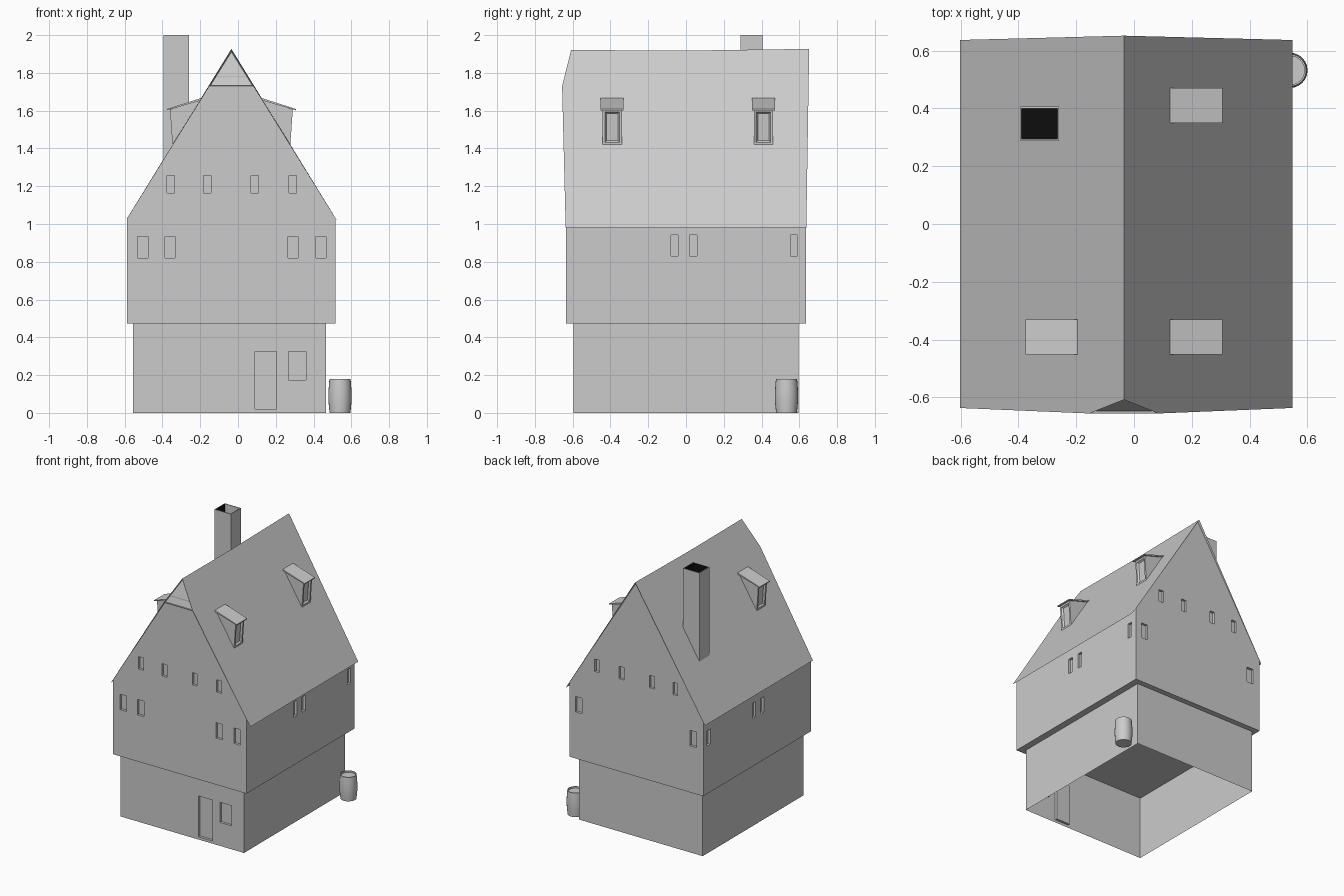
import bpy, bmesh, math
from mathutils import Vector

cube = bpy.data.objects.get("Cube")
if cube:
    bpy.data.objects.remove(cube, do_unlink=True)


def material(name, rgb):
    m = bpy.data.materials.new(name)
    m.use_nodes = True
    m.diffuse_color = (*rgb, 1)
    m.node_tree.nodes["Principled BSDF"].inputs["Base Color"].default_value = (*rgb, 1)
    return m


GREY = material("plain grey", (0.6, 0.6, 0.6))
BLACK = material("soot black", (0.004, 0.004, 0.004))


def finish(name, bm, mats=(GREY,), fix_normals=True):
    if fix_normals:
        bmesh.ops.recalc_face_normals(bm, faces=bm.faces[:])
    me = bpy.data.meshes.new(name)
    bm.to_mesh(me)
    bm.free()
    for m in mats:
        me.materials.append(m)
    ob = bpy.data.objects.new(name, me)
    bpy.context.collection.objects.link(ob)
    return ob


def prism(bm, profile, y0, y1):
    """Extrude an xz profile from y0 to y1; returns the new faces."""
    a = [bm.verts.new((x, y0, z)) for x, z in profile]
    b = [bm.verts.new((x, y1, z)) for x, z in profile]
    n = len(a)
    faces = [bm.faces.new(a), bm.faces.new(b[::-1])]
    faces += [bm.faces.new((a[i], b[i], b[(i + 1) % n], a[(i + 1) % n])) for i in range(n)]
    return faces


def box(bm, x0, x1, y0, y1, z0, z1):
    return prism(bm, [(x0, z0), (x1, z0), (x1, z1), (x0, z1)], y0, y1)


def cut(ob, boxes):
    """Sink shallow recesses into a solid."""
    bm = bmesh.new()
    for b in boxes:
        box(bm, *b)
    cutter = finish("recess_cutter", bm)
    mod = ob.modifiers.new("recesses", 'BOOLEAN')
    mod.operation, mod.solver, mod.object = 'DIFFERENCE', 'EXACT', cutter
    bpy.context.view_layer.objects.active = ob
    bpy.ops.object.modifier_apply(modifier=mod.name)
    bpy.data.objects.remove(cutter, do_unlink=True)


def edit(ob, fn):
    bm = bmesh.new()
    bm.from_mesh(ob.data)
    fn(bm)
    bm.to_mesh(ob.data)
    bm.free()


D = 0.018                                   # recess depth
RX, RZ, SLOPE = -0.035, 1.92, 1.612         # ridge position and roof pitch
XL, XR, YW = -0.588, 0.516, 0.636           # upper wall extents

# Ground floor: hollow box with a sunken door and window
bm = bmesh.new()
box(bm, -0.555, 0.466, -0.595, 0.595, 0, 0.472)
ground = finish("ground_floor", bm)
cut(ground, [(0.09, 0.204, -0.7, -0.595 + D, 0.02, 0.325),
             (0.268, 0.361, -0.7, -0.595 + D, 0.175, 0.325)])


def open_ends(bm):
    gone = [f for f in bm.faces if abs(f.normal.z) > 0.9
            and (f.calc_center_median().z < 0.001 or f.calc_center_median().z > 0.47)]
    bmesh.ops.delete(bm, geom=gone, context='FACES')


edit(ground, open_ends)

# Upper floor and gables
bm = bmesh.new()
prism(bm, [(XL, 0.472), (XR, 0.472), (XR, RZ - SLOPE * (XR - RX)), (RX, RZ),
           (XL, RZ - SLOPE * (RX - XL))], -YW, YW)
upper = finish("upper_walls", bm)
recesses = []
for s in (-1, 1):
    ya, yb = sorted((s * (YW - D), s * (YW + 0.1)))
    for x in (-0.357, -0.163, 0.088, 0.289):                 # gable windows
        recesses.append((x - 0.02, x + 0.02, ya, yb, 1.165, 1.257))
    for x in (-0.504, -0.36, 0.291, 0.44):                   # floor windows
        if s < 0 or abs(x) > 0.4:
            recesses.append((x - 0.027, x + 0.027, ya, yb, 0.82, 0.935))
    wall = XR if s > 0 else XL
    xa, xb = sorted((wall - s * D, wall + s * 0.1))
    for y in (-0.061, 0.038, 0.572):                         # side windows
        recesses.append((xa, xb, y - 0.019, y + 0.019, 0.83, 0.943))
cut(upper, recesses)


def trim_top(bm):
    # Remove the top covered by the roof and slope the front peak under the hip
    gone = [f for f in bm.faces if f.normal.z > 0.3 and f.calc_center_median().z > 1.3]
    bmesh.ops.delete(bm, geom=gone, context='FACES')
    bmesh.ops.bisect_plane(bm, geom=bm.verts[:] + bm.edges[:] + bm.faces[:],
                           plane_co=(0, -0.651, 1.73), plane_no=(0, -0.19, 0.05),
                           clear_outer=True)


edit(upper, trim_top)

# Roof: two thin slopes with a slightly uneven ridge
bm = bmesh.new()
ridge = [bm.verts.new((RX, y, z)) for y, z in ((-0.608, 1.921), (0, 1.918), (0.652, 1.927))]
hips = []
for s, half in ((1, 0.583), (-1, 0.568)):
    ez = RZ - SLOPE * half
    eave = [bm.verts.new((RX + s * half, y, ez)) for y in (-0.637, 0, 0.637)]
    hip = bm.verts.new((RX + s * 0.119, -0.656, 1.73))
    hips.append(hip)
    loops = [[eave[0], eave[1], ridge[1], ridge[0], hip], [eave[1], eave[2], ridge[2], ridge[1]]]
    for l in loops:
        bm.faces.new(l if s > 0 else l[::-1])
finish("main_roof", bm, fix_normals=False)

# Small hip over the front peak, with a raised rim
bm = bmesh.new()
tri = bm.faces.new([bm.verts.new(p) for p in ((RX - 0.119, -0.656, 1.73),
                                              (RX + 0.119, -0.656, 1.73), (RX, -0.608, 1.921))])
bm.normal_update()
bmesh.ops.inset_region(bm, faces=[tri], thickness=0.009, depth=-0.008, use_boundary=True)
finish("front_hip", bm, fix_normals=False)


# Dormers: wedge body with a sunken window, and a sloping lid
def dormer(name, s, y):
    bm = bmesh.new()
    prism(bm, [(RX + s * u, z) for u, z in ((0.325, 1.606), (0.312, 1.42), (0.165, 1.655))],
          y - 0.051, y + 0.051)
    bmesh.ops.recalc_face_normals(bm, faces=bm.faces[:])
    front = max(bm.faces, key=lambda f: f.normal.x * s)
    bmesh.ops.inset_region(bm, faces=[front], thickness=0.018)
    bmesh.ops.inset_region(bm, faces=[front], thickness=0.012, depth=-0.012)
    finish(name + "_body", bm, fix_normals=False)
    bm = bmesh.new()
    prism(bm, [(RX + s * u, z) for u, z in ((0.16, 1.667), (0.341, 1.609),
                                            (0.341, 1.602), (0.16, 1.655))], y - 0.061, y + 0.061)
    finish(name + "_lid", bm)


dormer("left_front_dormer", 1, -0.391)
dormer("left_back_dormer", 1, 0.41)
dormer("right_front_dormer", -1, -0.391)

# Chimney with a sooty flue
bm = bmesh.new()
box(bm, -0.395, -0.26, 0.288, 0.406, 1.3, 2.0)
bmesh.ops.recalc_face_normals(bm, faces=bm.faces[:])
top = max(bm.faces, key=lambda f: f.normal.z)
bmesh.ops.inset_region(bm, faces=[top], thickness=0.008)
flue = bmesh.ops.extrude_face_region(bm, geom=[top])
bmesh.ops.translate(bm, vec=(0, 0, -0.15),
                    verts=[g for g in flue["geom"] if isinstance(g, bmesh.types.BMVert)])
if top.is_valid:
    bm.faces.remove(top)
for f in bm.faces:
    c = f.calc_center_median()
    if -0.39 < c.x < -0.265 and 0.293 < c.y < 0.40 and 1.8 < c.z < 1.95:
        f.material_index = 1
finish("chimney", bm, (GREY, BLACK))

# Barrel: turned profile with a sunken lid
bm = bmesh.new()
rings = []
for r, z in ((0.055, 0), (0.06, 0.05), (0.061, 0.09), (0.06, 0.13), (0.056, 0.18),
             (0.05, 0.18), (0.05, 0.168)):
    rings.append([bm.verts.new((0.54 + r * math.cos(i * math.tau / 24),
                                0.532 + r * math.sin(i * math.tau / 24), z)) for i in range(24)])
for a, b in zip(rings, rings[1:]):
    for i in range(24):
        j = (i + 1) % 24
        bm.faces.new((a[i], a[j], b[j], b[i]))
bm.faces.new(rings[0][::-1])
bm.faces.new(rings[-1])
barrel = finish("barrel", bm)
bpy.ops.object.select_all(action='DESELECT')
barrel.select_set(True)
bpy.context.view_layer.objects.active = barrel
bpy.ops.object.shade_smooth_by_angle(angle=math.radians(40))
